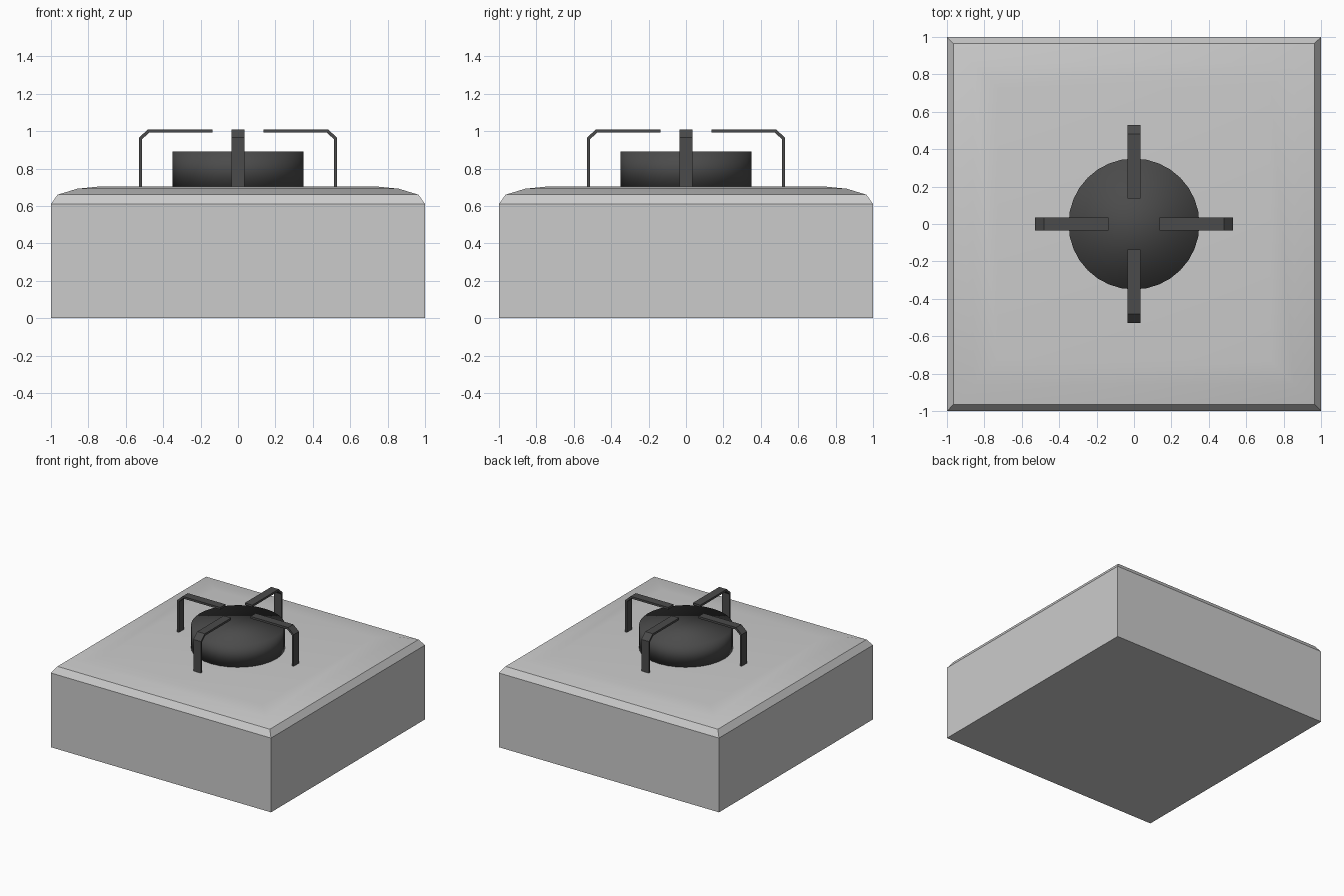
import bpy
import bmesh
import math
from mathutils import Matrix

if "Cube" in bpy.data.objects:
    bpy.data.objects.remove(bpy.data.objects["Cube"])


def material(name, value):
    mat = bpy.data.materials.new(name)
    mat.diffuse_color = (value, value, value, 1)
    mat.use_nodes = True
    mat.node_tree.nodes["Principled BSDF"].inputs["Base Color"].default_value = mat.diffuse_color
    return mat


def add_object(name, bm, mat=None):
    bmesh.ops.recalc_face_normals(bm, faces=bm.faces[:])
    mesh = bpy.data.meshes.new(name)
    bm.to_mesh(mesh)
    bm.free()
    obj = bpy.data.objects.new(name, mesh)
    bpy.context.collection.objects.link(obj)
    if mat:
        mesh.materials.append(mat)
    bpy.ops.object.select_all(action='DESELECT')
    obj.select_set(True)
    bpy.context.view_layer.objects.active = obj
    return obj


dark = material("dark_iron", 0.07)

# Square body: stacked square rings with a chamfer and softly crowned top
bm = bmesh.new()
rings = []
for half, z in [(1, 0), (1, 0.61), (0.965, 0.66), (0.86, 0.692), (0.73, 0.705)]:
    rings.append([bm.verts.new((sx * half, sy * half, z))
                  for sx, sy in [(-1, -1), (1, -1), (1, 1), (-1, 1)]])
for low, high in zip(rings, rings[1:]):
    for i in range(4):
        j = (i + 1) % 4
        bm.faces.new((low[i], low[j], high[j], high[i]))
bm.faces.new(rings[0][::-1])
bm.faces.new(rings[-1])
add_object("stove_body", bm)
bpy.ops.object.shade_smooth_by_angle(angle=math.radians(30))

# Burner drum, smooth all over
bm = bmesh.new()
bmesh.ops.create_cone(bm, cap_ends=True, segments=32, radius1=0.35, radius2=0.35,
                      depth=0.19, matrix=Matrix.Translation((0, 0, 0.795)))
add_object("burner", bm, dark)
bpy.ops.object.shade_smooth()

# Four bent flat bars supporting the pan
outer = [(0.53, 0.70), (0.53, 0.965), (0.48, 1.01), (0.137, 1.01)]
inner = [(0.137, 0.993), (0.473, 0.993), (0.513, 0.957), (0.513, 0.70)]
for k, side in enumerate(["right", "back", "left", "front"]):
    bm = bmesh.new()
    a, b = [[bm.verts.new((x, y, z)) for x, z in outer + inner]
            for y in (-0.034, 0.034)]
    n = len(a)
    for i in range(n):
        j = (i + 1) % n
        bm.faces.new((a[i], a[j], b[j], b[i]))
    for i in range(3):
        for v in (a, b):
            bm.faces.new((v[i], v[i + 1], v[n - 2 - i], v[n - 1 - i]))
    bmesh.ops.rotate(bm, verts=bm.verts[:],
                     matrix=Matrix.Rotation(k * math.pi / 2, 3, 'Z'))
    add_object("pan_support_" + side, bm, dark)
